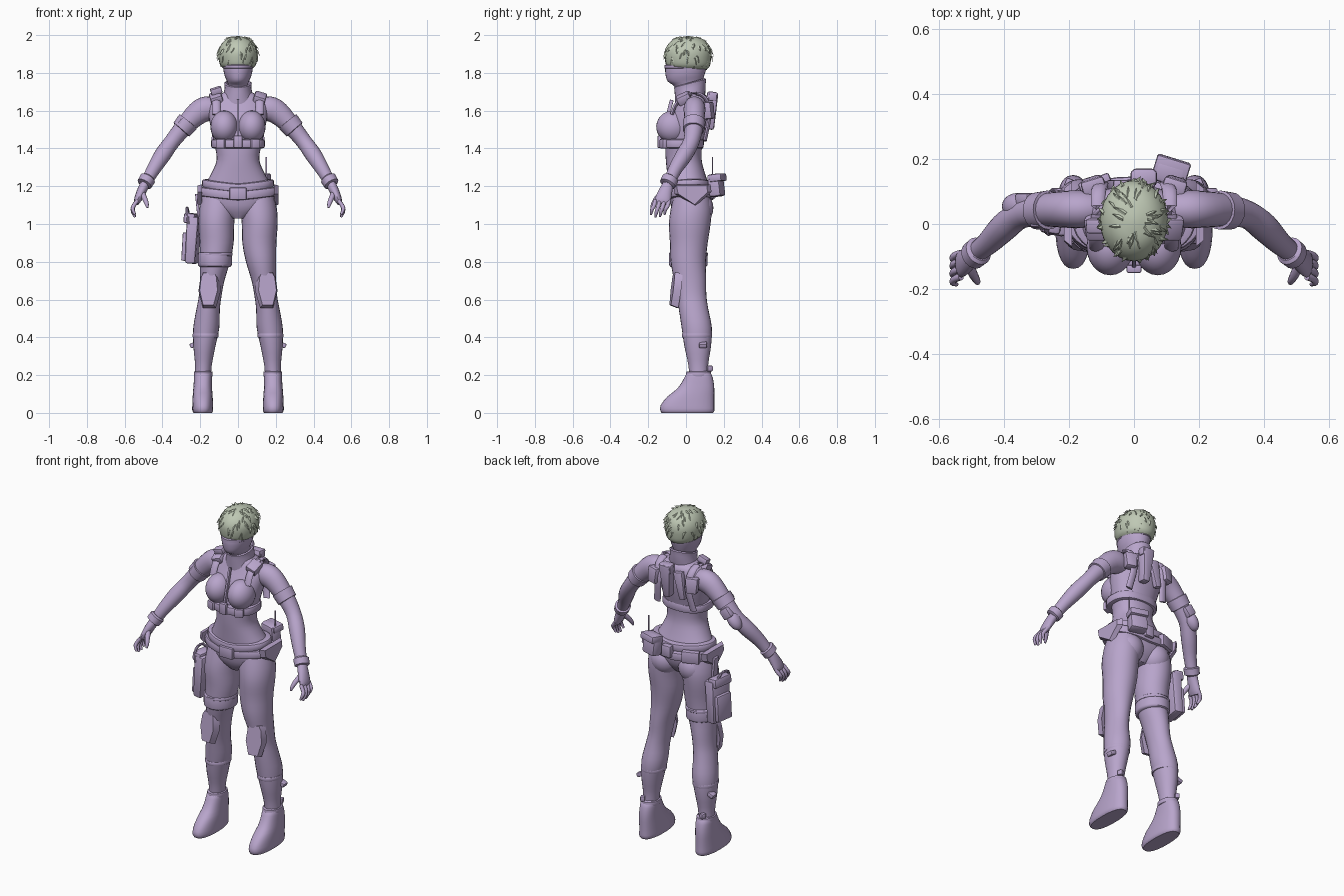
import bpy, bmesh, math, random
from mathutils import Vector, Matrix, Euler

random.seed(4)


def material(name, rgb):
    m = bpy.data.materials.new(name)
    m.diffuse_color = (*rgb, 1)
    return m


SUIT = material("lilac", (0.48, 0.375, 0.60))
HAIR = material("sage_green", (0.52, 0.58, 0.46))


def finish(name, bm, mat=SUIT, angle=40):
    bmesh.ops.recalc_face_normals(bm, faces=bm.faces)
    me = bpy.data.meshes.new(name)
    bm.to_mesh(me)
    bm.free()
    me.materials.append(mat)
    ob = bpy.data.objects.new(name, me)
    bpy.context.collection.objects.link(ob)
    bpy.ops.object.select_all(action='DESELECT')
    ob.select_set(True)
    bpy.context.view_layer.objects.active = ob
    bpy.ops.object.shade_smooth_by_angle(angle=math.radians(angle))
    return ob


def smooth_rows(rows, steps):
    """Catmull-Rom interpolation of the section list."""
    rows = [Vector(r) for r in rows]
    out = []
    for i in range(len(rows) - 1):
        a, b, c, d = rows[max(i - 1, 0)], rows[i], rows[i + 1], rows[min(i + 2, len(rows) - 1)]
        for k in range(steps):
            t = k / steps
            out.append(0.5 * (2 * b + (c - a) * t + (2 * a - 5 * b + 4 * c - d) * t * t
                              + (3 * b - a - 3 * c + d) * t ** 3))
    return out + [rows[-1]]


def loft(name, rows, n=24, steps=3, flat=True, p=2.0, mat=SUIT, tilt=None):
    """Skin over sections (x, y, z, rx, ry): level rings, or rings square to the path."""
    rows = smooth_rows(rows, steps) if steps > 1 else [Vector(r) for r in rows]
    bm, rings = bmesh.new(), []
    for i, r in enumerate(rows):
        c = Vector(r[:3])
        u, v = Vector((1, 0, 0)), Vector((0, 1, 0))
        if not flat:
            w = Vector(rows[min(i + 1, len(rows) - 1)][:3]) - Vector(rows[max(i - 1, 0)][:3])
            u = v.cross(w).normalized()
            v = w.cross(u).normalized()
        ring = []
        for k in range(n):
            a = 2 * math.pi * k / n
            ca, sa = math.cos(a), math.sin(a)
            q = c + u * math.copysign(abs(ca) ** (2 / p), ca) * r[3] \
                  + v * math.copysign(abs(sa) ** (2 / p), sa) * r[4]
            if tilt:
                q.z += tilt(ca, sa)
            ring.append(bm.verts.new(q))
        rings.append(ring)
    for a, b in zip(rings, rings[1:]):
        for k in range(n):
            bm.faces.new((a[k], a[(k + 1) % n], b[(k + 1) % n], b[k]))
    bm.faces.new(rings[0])
    bm.faces.new(rings[-1])
    return finish(name, bm, mat)


def band(name, c, rx, ry, h, tilt=None, p=2.0):
    """Rounded strap around a level ellipse."""
    x, y, z = c
    prof = ((-.5, .9), (-.42, .98), (-.3, 1), (.3, 1), (.42, .98), (.5, .9))
    return loft(name, [(x, y, z + h * t, rx * s, ry * s) for t, s in prof], 32, 1, True, p, tilt=tilt)


def box(name, loc, size, rot=(0, 0, 0), taper=1.0, bev=0.2):
    """Bevelled block, optionally narrower at the bottom."""
    bm = bmesh.new()
    bmesh.ops.create_cube(bm, size=1)
    for v in bm.verts:
        if v.co.z < 0:
            v.co.x *= taper
        v.co = Vector(a * b for a, b in zip(v.co, size))
    bmesh.ops.bevel(bm, geom=bm.edges[:], offset=min(size) * bev, segments=2, affect='EDGES', profile=0.5)
    bm.transform(Matrix.Translation(loc) @ Euler(rot).to_matrix().to_4x4())
    return finish(name, bm)


def ball(name, loc, size, rot=(0, 0, 0)):
    bm = bmesh.new()
    bmesh.ops.create_uvsphere(bm, u_segments=24, v_segments=14, radius=1)
    bm.transform(Matrix.LocRotScale(Vector(loc), Euler(rot), Vector(size)))
    return finish(name, bm)


def plate(name, pts, origin, depth, rot):
    """Flat outline (x, z) thickened along y."""
    bm = bmesh.new()
    f = bm.faces.new([bm.verts.new((x, 0, z)) for x, z in pts])
    ext = bmesh.ops.extrude_face_region(bm, geom=[f])
    new = [g for g in ext["geom"] if isinstance(g, bmesh.types.BMVert)]
    for v in new:
        v.co = Vector((v.co.x * .8, -depth, v.co.z * .88))
    bm.transform(Matrix.Translation(origin) @ Euler(rot).to_matrix().to_4x4())
    return finish(name, bm)


# Torso, neck and masked face
loft("torso", [(0, .015, 1.03, .04, .06), (0, .02, 1.08, .15, .095), (0, .022, 1.14, .19, .11),
               (0, .015, 1.2, .178, .108), (0, 0, 1.27, .14, .1), (0, -.012, 1.34, .113, .095),
               (0, -.012, 1.42, .124, .098), (0, 0, 1.5, .142, .104), (0, .015, 1.57, .155, .102),
               (0, .03, 1.63, .155, .088), (0, .035, 1.675, .12, .075), (0, .025, 1.70, .07, .06),
               (0, .02, 1.74, .05, .05)], 32, p=2.2)
loft("masked_face", [(0, .02, 1.68, .055, .065), (0, .012, 1.73, .052, .075), (0, -.005, 1.755, .058, .092),
                     (0, -.005, 1.79, .072, .103), (0, 0, 1.84, .078, .108), (0, 0, 1.9, .06, .08)], 28)
loft("mask_fold", [(0, .01, 1.815, .07, .1), (0, -.002, 1.825, .08, .112), (0, -.002, 1.84, .081, .112),
                   (0, 0, 1.85, .07, .1)], 28, 1)
loft("collar", [(0, .02, 1.65, .085, .075), (0, .022, 1.67, .082, .08), (0, .022, 1.72, .07, .082),
                (0, .022, 1.745, .073, .085), (0, .022, 1.75, .066, .078), (0, .022, 1.72, .06, .07)],
     28, 1, tilt=lambda ca, sa: .022 * sa)

# Hair cap with loose locks
loft("hair", [(0, .02, 1.815, .06, .085), (0, .012, 1.835, .09, .113), (0, .01, 1.87, .102, .122),
              (0, .01, 1.915, .103, .123), (0, .012, 1.955, .086, .104), (0, .012, 1.982, .055, .068),
              (0, .012, 1.994, .01, .012)], 28, mat=HAIR)
bm = bmesh.new()
for i in range(90):
    a, e = random.uniform(0, 2 * math.pi), random.uniform(-.55, 1.3)
    nrm = Vector((math.cos(a) * math.cos(e), math.sin(a) * math.cos(e), math.sin(e)))
    down = Vector((math.cos(a) * math.sin(e), math.sin(a) * math.sin(e), -math.cos(e)))
    side = nrm.cross(down) * .011
    root = Vector((nrm.x * .1, nrm.y * .12 + .012, 1.9 + nrm.z * .09))
    swing = side * random.uniform(-1.5, 1.5)
    vs = [bm.verts.new(q) for q in (root - side, root + nrm * .008, root + side,
                                    root + down * .035 + nrm * .012 + swing)]
    for t in ((0, 1, 3), (1, 2, 3), (0, 2, 1), (0, 3, 2)):
        bm.faces.new([vs[k] for k in t])
finish("hair_locks", bm, HAIR)

for s, side in ((1, "left_"), (-1, "right_")):
    # Chest and seat
    ball(side + "bust", (s * .073, -.07, 1.515), (.073, .088, .085), (.15, 0, 0))
    ball(side + "buttock", (s * .092, .06, 1.085), (.085, .085, .09))
    # Leg
    loft(side + "leg", [(s * .1, .03, 1.17, .085, .09), (s * .109, .027, 1.08, .097, .108),
                        (s * .115, .02, 1.0, .095, .11), (s * .113, .015, .9, .09, .1),
                        (s * .122, .012, .8, .08, .093), (s * .137, .022, .7, .065, .085),
                        (s * .147, .03, .62, .06, .078), (s * .158, .04, .55, .062, .078),
                        (s * .168, .057, .45, .069, .08), (s * .178, .062, .35, .058, .07),
                        (s * .183, .065, .25, .044, .052), (s * .188, .07, .15, .042, .05)])
    # Wedge boot
    loft(side + "boot", [(s * .187, .007, 0, .048, .135), (s * .187, .007, .012, .055, .143),
                         (s * .187, .008, .04, .055, .142), (s * .187, .025, .085, .053, .125),
                         (s * .187, .05, .125, .05, .1), (s * .186, .063, .165, .048, .083),
                         (s * .185, .068, .205, .046, .067), (s * .183, .068, .225, .038, .045)], 28, 2, p=2.4)
    band(side + "boot_strap", (s * .184, .067, .205), .05, .066, .03)
    box(side + "ankle_buckle", (s * .2, .125, .235), (.025, .03, .03), (0, 0, s * .4))
    # Knee pad with fitted straps
    plate(side + "knee_pad", ((-.05, .08), (-.035, .105), (.035, .105), (.05, .08), (.06, 0), (.035, -.09),
                              (-.035, -.09), (-.06, 0)), (s * .15, -.035, .645), .04, (-.12, 0, s * .15))
    box(side + "calf_tab", (s * .235, .09, .36), (.04, .04, .025), (0, .4 * s, 0))
    band(side + "calf_cuff", (s * .172, .058, .41), .068, .079, .025)
    # Arm, sleeve band and cuff
    loft(side + "arm", [(s * .11, .045, 1.605, .055, .05), (s * .165, .045, 1.61, .066, .058),
                        (s * .215, .045, 1.585, .062, .056), (s * .285, .042, 1.515, .049, .05),
                        (s * .35, .028, 1.435, .042, .043), (s * .4, -.01, 1.365, .044, .044),
                        (s * .45, -.06, 1.285, .036, .036), (s * .495, -.095, 1.205, .028, .03)], 20, flat=False)
    loft(side + "sleeve_band", [(s * .262, .043, 1.545, .045, .045), (s * .264, .043, 1.542, .06, .06),
                                (s * .3, .04, 1.5, .055, .057), (s * .302, .04, 1.498, .04, .04)],
         20, 1, False)
    loft(side + "cuff", [(s * .475, -.08, 1.245, .034, .036), (s * .478, -.083, 1.24, .043, .045),
                         (s * .495, -.097, 1.212, .041, .044), (s * .498, -.1, 1.208, .03, .03)], 20, 1, False)
    # Hand
    loft(side + "palm", [(s * .49, -.092, 1.215, .026, .028), (s * .51, -.108, 1.175, .025, .036),
                         (s * .53, -.122, 1.13, .02, .042), (s * .537, -.127, 1.108, .012, .036)],
         16, flat=False)
    for i in range(4):
        y, drop = -.162 + i * .024, (.012, 0, .002, .014)[i]
        loft(side + "finger_%d" % (i + 1),
             [(s * .532, y, 1.125, .01, .011), (s * .553, y - .008, 1.095, .011, .011),
              (s * .557, y - .018, 1.065 + drop, .01, .01), (s * .545, y - .024, 1.037 + drop, .006, .006)],
             10, flat=False)
    loft(side + "thumb", [(s * .508, -.125, 1.165, .015, .015), (s * .494, -.155, 1.135, .014, .014),
                          (s * .483, -.175, 1.105, .011, .011), (s * .48, -.183, 1.085, .005, .005)],
         10, flat=False)
    # Shoulder harness and pouches
    box(side + "shoulder_pouch", (s * .115, -.01, 1.665), (.065, .075, .05), (.45, s * .3, 0))
    loft(side + "shoulder_strap", [(s * .115, -.075, 1.58, .022, .01), (s * .115, -.045, 1.645, .022, .01),
                                   (s * .11, .03, 1.69, .022, .01), (s * .11, .1, 1.67, .022, .01),
                                   (s * .1, .125, 1.58, .022, .01), (s * .12, .1, 1.44, .022, .01)],
         10, flat=False)
    box(side + "blade_pouch", (s * .125, .118, 1.6), (.075, .05, .09), (.1, 0, -s * .3), .8)
    # Hip panel
    plate(side + "hip_panel", ((-.1, .05), (.1, .05), (.105, .01), (.02, -.065), (-.09, 0)),
          (s * .19, .03, 1.16), .025, (0, 0, s * math.pi / 2))

# Under-bust band, zip and buckles
band("chest_band", (0, -.022, 1.425), .142, .115, .05, p=2.4)
box("chest_buckle", (0, -.138, 1.435), (.045, .025, .065))
for s in (1, -1):
    box("chest_clip", (s * .09, -.118, 1.425), (.05, .03, .05), (0, 0, s * .4))
box("zip", (0, -.1, 1.56), (.012, .02, .2), (-.25, 0, 0))

# Belts
band("waist_belt", (0, .015, 1.195), .19, .122, .045, lambda ca, sa: .02 * abs(ca) + .005 * sa, 2.2)
band("hip_belt", (0, .022, 1.15), .212, .124, .05, lambda ca, sa: .022 * abs(ca), 2.3)
box("belt_buckle", (0, -.105, 1.16), (.09, .03, .065))

# Rear belt pouches and radio
box("radio_pouch", (.11, .16, 1.205), (.1, .065, .12), (.12, 0, -.3))
box("radio_flap", (.115, .168, 1.245), (.108, .068, .04), (.12, 0, -.3))
box("antenna", (.15, .14, 1.3), (.007, .007, .11))
box("small_pouch", (.02, .145, 1.18), (.06, .04, .07))
box("side_pouch", (-.12, .125, 1.17), (.1, .035, .07), (0, 0, .35))

# Back holster
box("back_holster", (.03, .13, 1.6), (.075, .06, .2), (-.12, 0, 0), .6)
box("back_holster_top", (.03, .142, 1.675), (.08, .045, .05), (-.1, 0, 0))
box("back_plate", (-.05, .12, 1.58), (.06, .03, .16), (0, .2, 0), .6)
box("collar_radio", (-.115, -.005, 1.705), (.06, .045, .035), (.2, -.3, 0))

# Elbow guard and sleeve pocket
ball("elbow_guard", (-.36, .055, 1.43), (.035, .04, .06), (0, .65, 0))
box("forearm_guard", (-.325, .075, 1.47), (.06, .04, .06), (0, .7, 0))
box("left_sleeve_pocket", (.3, .035, 1.535), (.03, .05, .06), (0, -.75, 0))
box("right_sleeve_pocket", (-.285, .01, 1.53), (.06, .04, .045), (0, .75, 0))

# Thigh bag with straps
band("thigh_strap", (-.122, .012, .81), .09, .102, .075)
band("thigh_strap_upper", (-.12, .013, .84), .091, .103, .02)
box("thigh_bag", (-.238, .035, .915), (.065, .14, .25), (0, .06, -.15), .85)
box("thigh_bag_pocket", (-.272, .04, .88), (.035, .11, .15), (0, .06, -.15))
box("thigh_bag_flap", (-.25, .035, 1.03), (.06, .13, .055), (0, .1, -.15))
loft("thigh_bag_handle", [(-.262, -.03, 1.0, .007, .007), (-.27, -.015, 1.07, .008, .008),
                          (-.268, .05, 1.08, .008, .008), (-.255, .085, 1.02, .007, .007)], 8, flat=False)
box("bag_hanger", (-.212, .03, 1.08), (.015, .04, .16), (0, -.1, 0))
